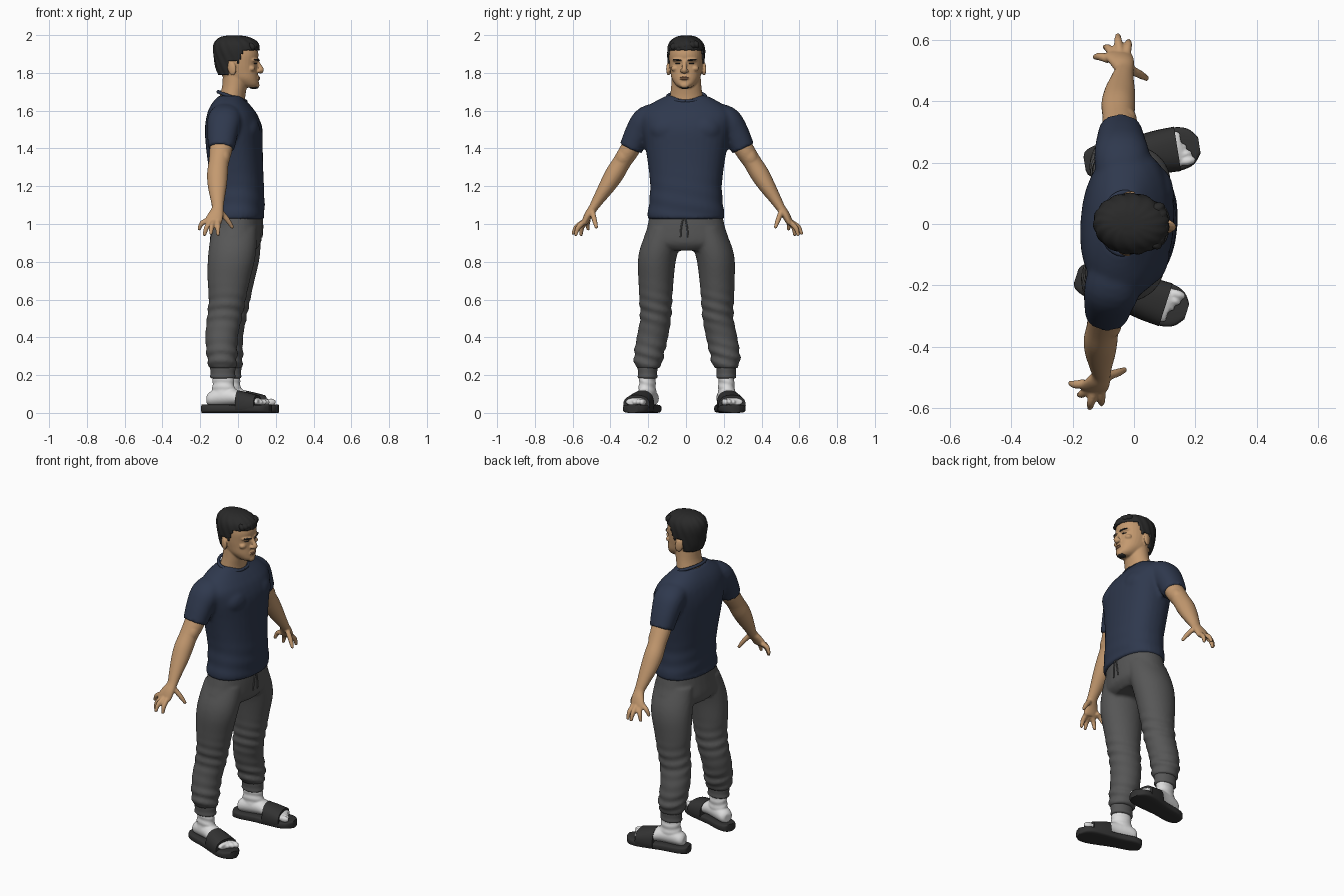
import bpy, bmesh, math
from mathutils import Matrix, Vector, Euler

if "Cube" in bpy.data.objects:
    bpy.data.objects.remove(bpy.data.objects["Cube"])
TWIST = math.radians(-4.3)   # whole figure is turned slightly


def material(name, r, g, b):
    m = bpy.data.materials.new(name)
    m.use_nodes = True
    m.diffuse_color = (r, g, b, 1)
    node = m.node_tree.nodes["Principled BSDF"]
    node.inputs["Base Color"].default_value = (r, g, b, 1)
    node.inputs["Roughness"].default_value = 0.8
    return m


SKIN = material("skin", .55, .32, .16)
LIP = material("lip", .42, .2, .11)
HAIR = material("black hair", .022, .022, .022)
SHIRT = material("navy cloth", .028, .04, .075)
PANTS = material("grey cloth", .095, .095, .095)
SOCK = material("white sock", .72, .72, .72)
RUBBER = material("dark rubber", .032, .032, .032)


def tube(bm, rings, side=(1, 0, 0), axis=None, n=2.0, steps=4, seg=32, ripple=None):
    """Skin smoothed rings (x, y, z, radius along side, radius across)."""
    pts = []
    last = len(rings) - 1
    for i in range(last):
        a, b, c, d = (rings[max(0, min(last, i + k))] for k in (-1, 0, 1, 2))
        for j in range(steps + (i == last - 1)):
            t = j / steps
            pts.append([.5 * (2 * q + (r - p) * t + (2 * p - 5 * q + 4 * r - s) * t * t
                              + (3 * q - p - 3 * r + s) * t ** 3)
                        for p, q, r, s in zip(a, b, c, d)])
    loops = []
    for i, p in enumerate(pts):
        ends = pts[min(i + 1, len(pts) - 1)], pts[max(i - 1, 0)]
        d = Vector(axis) if axis else (Vector(ends[0][:3]) - Vector(ends[1][:3])).normalized()
        u = Vector(side)
        u = (u - d * u.dot(d)).normalized()
        v = d.cross(u)
        loop = []
        for k in range(seg):
            a = math.tau * k / seg
            c, s = (math.copysign(abs(f) ** (2 / n), f) for f in (math.cos(a), math.sin(a)))
            extra = ripple(a, p) if ripple else 0
            ra, rb = max(p[3], .002) + extra, max(p[4], .002) + extra
            loop.append(bm.verts.new(Vector(p[:3]) + u * c * ra + v * s * rb))
        loops.append(loop)
    for lo, hi in zip(loops, loops[1:]):
        for k in range(seg):
            bm.faces.new((lo[k], lo[(k + 1) % seg], hi[(k + 1) % seg], hi[k]))
    bm.faces.new(loops[0])
    bm.faces.new(loops[-1])


def blob(bm, loc, size, rot=(0, 0, 0)):
    mat = Matrix.Translation(loc) @ Euler(rot).to_matrix().to_4x4() @ Matrix.Diagonal((*size, 1))
    bmesh.ops.create_uvsphere(bm, u_segments=20, v_segments=12, radius=1, matrix=mat)


def finish(name, bm, mat, voxel=0, relax=2, place=None):
    if place:
        bm.transform(place)
    bmesh.ops.recalc_face_normals(bm, faces=bm.faces[:])
    me = bpy.data.meshes.new(name)
    bm.to_mesh(me)
    bm.free()
    me.materials.append(mat)
    ob = bpy.data.objects.new(name, me)
    bpy.context.collection.objects.link(ob)
    ob.rotation_euler.z = TWIST
    bpy.ops.object.select_all(action='DESELECT')
    ob.select_set(True)
    bpy.context.view_layer.objects.active = ob
    bpy.ops.object.shade_smooth_by_angle(angle=math.radians(50))
    if voxel:   # fuse overlapping volumes into one skin
        r = ob.modifiers.new("fuse", 'REMESH')
        r.mode, r.voxel_size, r.use_smooth_shade = 'VOXEL', voxel, True
        s = ob.modifiers.new("relax", 'SMOOTH')
        s.factor, s.iterations = .5, relax
    return ob


def upright(rows):
    """Rows of (z, back x, front x, half width) to horizontal rings."""
    return [((b + f) / 2, 0, z, (f - b) / 2, w) for z, b, f, w in rows]


UP = (0, 0, 1)

# T-shirt: torso and both sleeves
bm = bmesh.new()
crease = lambda a, p: .003 * math.sin(75 * p[2] + 3 * math.sin(a)) * max(0, 1.3 - p[2]) / .3
tube(bm, upright([(1.025, -.142, .137, .207), (1.1, -.138, .14, .197), (1.2, -.142, .137, .19),
                  (1.3, -.155, .132, .2), (1.4, -.168, .13, .216), (1.5, -.174, .127, .236),
                  (1.57, -.165, .105, .245), (1.615, -.15, .075, .215), (1.65, -.128, .045, .165),
                  (1.68, -.1, .02, .105)]), axis=UP, n=2.3, steps=6, ripple=crease)
for s in (1, -1):
    tube(bm, [(-.05, s * .13, 1.575, .08, .07), (-.055, s * .21, 1.55, .09, .075),
              (-.062, s * .255, 1.49, .082, .07), (-.067, s * .298, 1.4, .07, .062)], n=2.2)
    blob(bm, (.055, s * .095, 1.5), (.068, .1, .08))
finish("t_shirt", bm, SHIRT, .011, 3)

# Ribbed collar around the neck
bm = bmesh.new()
tube(bm, [(-.032 + .073 * math.cos(a), .1 * math.sin(a), 1.675 - .025 * math.cos(a), .009, .009)
          for a in (math.tau * k / 24 for k in range(25))], side=UP, seg=10, steps=2)
finish("shirt_collar", bm, SHIRT)

# Joggers: hips and both legs
bm = bmesh.new()
tube(bm, upright([(1.06, -.13, .125, .19), (.98, -.14, .127, .207), (.9, -.148, .12, .225),
                  (.86, -.13, .09, .15)]), axis=UP, n=2.2)


def leg_folds(a, p):
    near = math.exp(-((p[2] - .3) / .07) ** 2) + .8 * math.exp(-((p[2] - .54) / .08) ** 2)
    return .006 * near * math.sin(105 * p[2] + 2.5 * math.sin(a))


for s in (1, -1):
    tube(bm, [(x, s * y, z, rx, ry) for z, x, rx, y, ry in (
        (.98, -.01, .12, .11, .09), (.88, -.017, .126, .14, .102), (.8, -.025, .124, .157, .1),
        (.7, -.037, .112, .162, .093), (.6, -.045, .098, .164, .087), (.5, -.06, .092, .166, .082),
        (.4, -.073, .086, .184, .083), (.3, -.07, .08, .203, .079), (.25, -.067, .074, .206, .069),
        (.235, -.065, .067, .208, .056))], axis=UP, steps=8, ripple=leg_folds)
finish("jogger_trousers", bm, PANTS, .01, 2)
bm = bmesh.new()
for s in (1, -1):   # drawstring
    tube(bm, [(.128, s * .006, 1.03, .004, .004), (.129, s * .016, .98, .004, .004),
              (.125, s * .02, .93, .004, .004)], seg=8)
finish("drawstring", bm, PANTS)

# Arms with hands, cuffs and feet on each side
FINGERS = {"little": ((-.12, .528, 1.02), (-.15, .535, 1.005), (-.166, .532, .975)),
           "ring": ((-.105, .542, 1.01), (-.125, .563, .98), (-.135, .567, .945)),
           "middle": ((-.088, .552, 1.01), (-.096, .588, .985), (-.098, .606, .952)),
           "index": ((-.066, .548, 1.01), (-.063, .578, .98), (-.062, .59, .945)),
           "thumb": ((-.05, .5, 1.06), (-.018, .487, 1.02), (.004, .476, .985))}
for s, word in ((1, "left"), (-1, "right")):
    bm = bmesh.new()
    tube(bm, [(x, s * y, z, ra, rb) for x, y, z, ra, rb in (
        (-.06, .25, 1.49, .055, .05), (-.067, .3, 1.4, .06, .052), (-.076, .345, 1.33, .053, .048),
        (-.08, .385, 1.265, .055, .05), (-.078, .425, 1.2, .05, .043), (-.073, .47, 1.13, .037, .031),
        (-.07, .498, 1.085, .031, .024), (-.078, .522, 1.05, .04, .022),
        (-.09, .54, 1.015, .046, .018), (-.092, .546, .998, .04, .012))])
    blob(bm, (-.05, s * .33, 1.36), (.035, .04, .06), (s * .6, 0, 0))
    for path in FINGERS.values():
        tube(bm, [(x, s * y, z, r, r) for (x, y, z), r in zip(path, (.0145, .0135, .0095))], seg=14)
        x, y, z = path[-1]
        blob(bm, (x, s * y, z), (.01, .01, .01))
    finish(word + "_arm", bm, SKIN, .0055, 2)

    bm = bmesh.new()
    tube(bm, [(-.065, s * .209, z, r, r * .78) for z, r in
              ((.25, .062), (.238, .067), (.21, .065), (.19, .067), (.183, .06))],
         axis=UP, ripple=lambda a, p: .0012 * math.sin(16 * a))
    finish(word + "_ankle_cuff", bm, PANTS)

    # foot parts are made heel to toe along x, then turned out
    place = Matrix.Translation((-.062, s * .21, 0)) @ Matrix.Rotation(s * math.radians(13.5), 4, 'Z')
    bm = bmesh.new()
    wrinkle = lambda a, p: .002 * math.sin(160 * p[2] + 2 * math.sin(a))
    tube(bm, [(0, 0, .22, .058, .042), (0, 0, .16, .058, .042), (.002, 0, .11, .064, .045),
              (.005, 0, .07, .06, .045)], axis=UP, ripple=wrinkle, steps=8)
    tube(bm, [(-.088, 0, .07, .025, .025), (-.07, 0, .075, .042, .038), (-.02, 0, .085, .048, .048),
              (.05, 0, .085, .05, .045), (.11, 0, .073, .057, .035), (.17, 0, .063, .061, .025),
              (.205, 0, .056, .055, .018)], side=(0, 1, 0), axis=(1, 0, 0))
    for k in range(5):   # toes, largest on the inner side
        blob(bm, (.214 - .007 * k - .002 * k * k, s * (-.044 + .024 * k), .057),
             (.03, .015 - .001 * k, .019 - .001 * k))
    finish(word + "_sock", bm, SOCK, .006, 1, place)

    bm = bmesh.new()
    tube(bm, [(x, 0, .022, w, .022) for x, w in
              ((-.116, .022), (-.105, .042), (-.06, .056), (.03, .057), (.12, .067),
               (.19, .071), (.235, .058), (.262, .026))],
         side=(0, 1, 0), axis=(1, 0, 0), n=4)
    finish(word + "_sandal_sole", bm, RUBBER, 0, 0, place)
    bm = bmesh.new()
    tube(bm, [(.085, 0, .04, .066, .079), (.13, 0, .04, .071, .069), (.19, 0, .04, .073, .054)],
         side=(0, 1, 0), n=2.4)
    for v in bm.verts:
        v.co.z = max(v.co.z, .014)
    finish(word + "_sandal_strap", bm, RUBBER, 0, 0, place)

# Head, neck and facial forms fused together
bm = bmesh.new()
tube(bm, [(-.035, 0, 1.6, .075, .1), (-.03, 0, 1.67, .068, .088), (-.018, 0, 1.73, .066, .08),
          (-.01, 0, 1.8, .07, .076)], axis=UP)
tube(bm, upright([(1.722, .03, .098, .03), (1.738, -.02, .11, .052), (1.77, -.07, .108, .074),
                  (1.81, -.1, .104, .083), (1.85, -.11, .103, .088), (1.9, -.115, .108, .089),
                  (1.94, -.108, .095, .08), (1.97, -.08, .065, .052), (1.982, -.04, .02, .02)]),
     axis=UP, n=2.25)
tube(bm, [(.1, 0, 1.862, .01, .011), (.115, 0, 1.835, .012, .012), (.124, 0, 1.815, .014, .015),
          (.112, 0, 1.802, .01, .014)], seg=16)
blob(bm, (.104, 0, 1.772), (.012, .026, .014))
blob(bm, (.1, 0, 1.735), (.014, .025, .016))
for s in (1, -1):
    blob(bm, (.112, s * .014, 1.811), (.012, .009, .009))
    blob(bm, (.094, s * .037, 1.868), (.014, .032, .01), (0, 0, s * .4))
    blob(bm, (.076, s * .052, 1.823), (.02, .022, .016))
    blob(bm, (-.025, s * .093, 1.823), (.024, .011, .038), (0, -.15, s * .35))
finish("head_and_neck", bm, SKIN, .005, 2)

# Brows, eyes, lips and chin beard
bm = bmesh.new()
for s in (1, -1):
    blob(bm, (.101, s * .04, 1.869), (.009, .026, .0055), (s * .08, 0, s * .4))
    blob(bm, (.094, s * .036, 1.85), (.007, .015, .0035), (0, 0, s * .35))
blob(bm, (.085, 0, 1.724), (.024, .024, .01))
finish("brows_eyes_and_beard", bm, HAIR)
bm = bmesh.new()
for z in (1.776, 1.767):
    blob(bm, (.109, 0, z), (.009, .023, .0045))
finish("lips", bm, LIP)


# Short hair: a shell trimmed along the hairline, with combed ridges
def hairline(c):
    if c.x > .035:
        return 1.918
    if c.x > .005:
        return 1.845 + (c.x - .005) * 2.2
    return 1.862 if c.x > -.045 else 1.79


bm = bmesh.new()
tube(bm, [(x, 0, z, rx, w) for z, x, rx, w in (
    (1.77, -.02, .076, .079), (1.82, -.01, .106, .09), (1.87, -.008, .118, .097),
    (1.92, -.009, .123, .099), (1.955, -.009, .118, .091), (1.98, -.014, .095, .07),
    (1.994, -.02, .06, .042), (1.999, -.022, .015, .012))], axis=UP, steps=7, seg=72,
    ripple=lambda a, p: .0022 * math.sin(15 * a + 60 * p[2]) * min(1, p[4] / .09))
bmesh.ops.delete(bm, geom=[f for f in bm.faces if f.calc_center_median().z < hairline(f.calc_center_median())],
                 context='FACES')
hair = finish("short_hair", bm, HAIR)
shell = hair.modifiers.new("thickness", 'SOLIDIFY')
shell.thickness = .016
bm = bmesh.new()
for k in range(7):   # swept fringe locks
    y = -.06 + .02 * k
    blob(bm, (.09 - 5 * y * y, y, 1.945 + .1 * y), (.026, .015, .021), (.3, .35, y * 6))
finish("hair_fringe", bm, HAIR, .006, 1)
